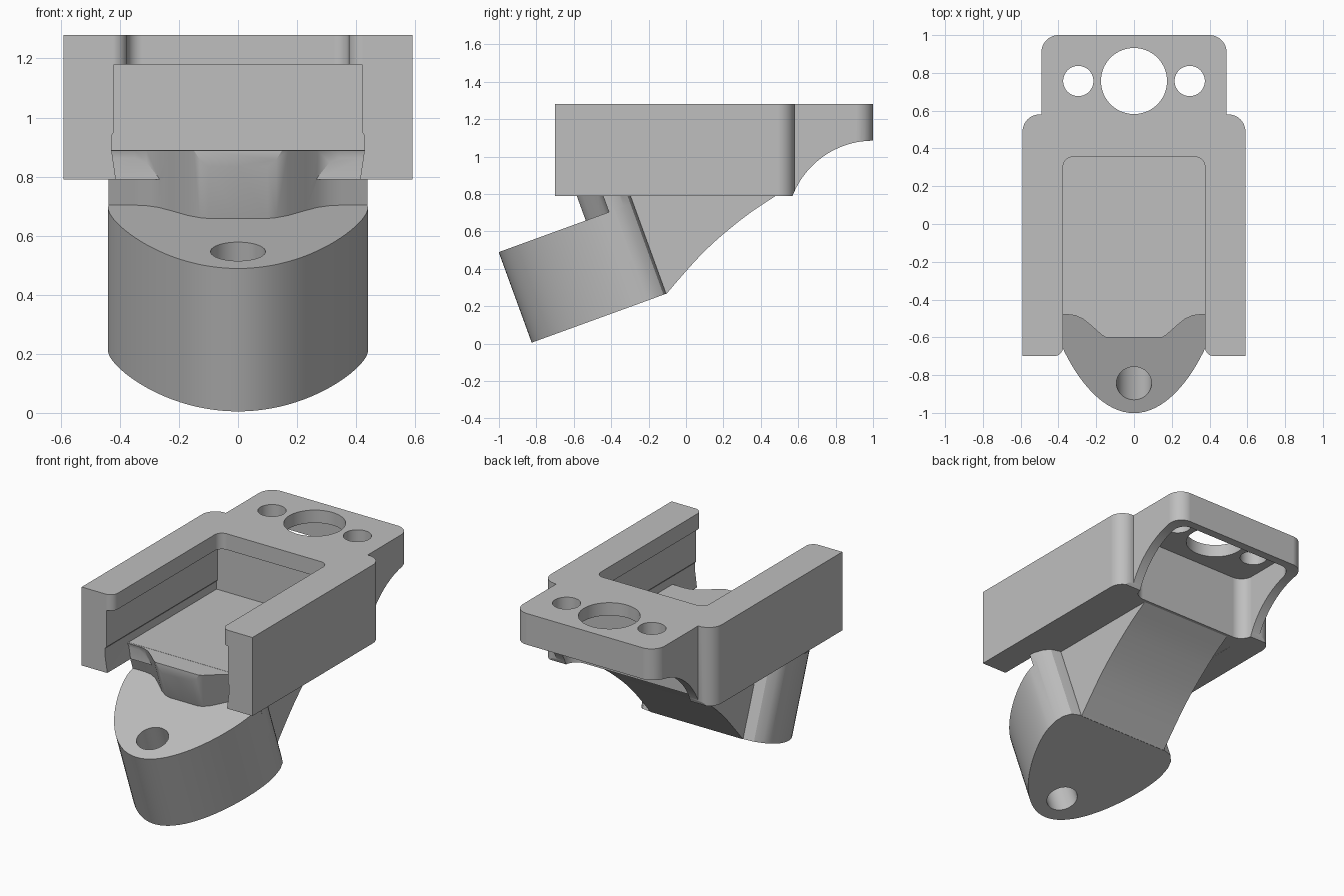
import bpy, bmesh
from math import sin, cos, tan, pi, radians
from mathutils import Matrix, Vector

if "Cube" in bpy.data.objects:
    bpy.data.objects.remove(bpy.data.objects["Cube"], do_unlink=True)

grey = bpy.data.materials.new("light grey")
grey.use_nodes = True
grey.diffuse_color = (0.52, 0.52, 0.52, 1)
grey.node_tree.nodes["Principled BSDF"].inputs["Base Color"].default_value = (0.52, 0.52, 0.52, 1)

# Axis frames: plan (x, y -> z), section (x, z -> -y), side (y, z -> x), tilted pad
PLAN = Matrix.Identity(4)
SECTION = Matrix.Rotation(pi / 2, 4, 'X')
SIDE = Matrix(((0, 0, 1, 0), (1, 0, 0, 0), (0, 1, 0, 0), (0, 0, 0, 1)))
TILT = Matrix.Translation((0, -0.825, 0.005)) @ Matrix.Rotation(radians(20), 4, 'X')


def mirrored(half):
    """Close a right-hand outline by reflecting it across x = 0."""
    return half + [(-x, y) for x, y in reversed(half) if x > 1e-5]


def rounded(points, steps=10):
    """Outline from (x, y[, radius]) corners with circular fillets."""
    out = []
    for i, p in enumerate(points):
        c = Vector(p[:2])
        if len(p) < 3:
            out.append(tuple(c))
            continue
        a = (Vector(points[i - 1][:2]) - c).normalized()
        b = (Vector(points[(i + 1) % len(points)][:2]) - c).normalized()
        half = a.angle(b) / 2
        centre = c + (a + b).normalized() * p[2] / sin(half)
        start = c + a * p[2] / tan(half) - centre
        end = c + b * p[2] / tan(half) - centre
        for k in range(steps + 1):
            d = start.lerp(end, k / steps).normalized() * p[2]
            out.append(tuple(centre + d))
    return out


def prism(name, outline, lo, hi, frame=PLAN):
    bm = bmesh.new()
    face = bm.faces.new([bm.verts.new((x, y, lo)) for x, y in outline])
    ext = bmesh.ops.extrude_face_region(bm, geom=[face])
    bmesh.ops.translate(bm, vec=(0, 0, hi - lo),
                        verts=[v for v in ext["geom"] if isinstance(v, bmesh.types.BMVert)])
    bm.transform(frame)
    bmesh.ops.recalc_face_normals(bm, faces=bm.faces)
    mesh = bpy.data.meshes.new(name)
    bm.to_mesh(mesh)
    bm.free()
    mesh.materials.append(grey)
    obj = bpy.data.objects.new(name, mesh)
    bpy.context.collection.objects.link(obj)
    return obj


def circle(x, y, r, n=64):
    return [(x + r * cos(2 * pi * i / n), y + r * sin(2 * pi * i / n)) for i in range(n)]


def box(x, y0, y1):
    return [(-x, y0), (x, y0), (x, y1), (-x, y1)]


def activate(obj):
    bpy.ops.object.select_all(action='DESELECT')
    obj.select_set(True)
    bpy.context.view_layer.objects.active = obj


def combine(target, other, operation):
    mod = target.modifiers.new(operation.lower(), 'BOOLEAN')
    mod.operation, mod.solver, mod.object = operation, 'EXACT', other
    activate(target)
    bpy.ops.object.modifier_apply(modifier=mod.name)
    bpy.data.objects.remove(other, do_unlink=True)


def cut(target, *args):
    combine(target, prism("cutter", *args), 'DIFFERENCE')


# U-shaped holder with the narrower mounting plate behind it
half = rounded([(0, 0.355), (0.375, 0.355, 0.05), (0.375, -0.70, 0.05), (0.59, -0.70),
                (0.59, 0.58, 0.09), (0.49, 0.58), (0.49, 1.0, 0.09), (0, 1.0)])
holder = prism("holder_bracket", mirrored(half), 0.79, 1.28)

# Undercut groove beneath the top lip
groove = [(0, 1.18), (0.42, 1.18), (0.42, 0.95), (0.428, 0.94), (0.428, 0.89), (0.40, 0.70), (0, 0.70)]
cut(holder, mirrored(groove), -0.40, 0.9, SECTION)

# Arched underside and hollow of the mounting plate
cut(holder, circle(1.0, 0.624, 0.461, 128), -1, 1, SIDE)
pocket = [(-0.43, 0.50, 0.08), (0.43, 0.50, 0.08), (0.43, 0.95, 0.08), (-0.43, 0.95, 0.08)]
cut(holder, rounded(pocket), 0.5, 1.20)
for x, r in ((0, 0.175), (0.295, 0.08), (-0.295, 0.08)):
    cut(holder, circle(x, 0.757, r), 1, 1.5)

# Holder floor
combine(holder, prism("floor", box(0.45, -0.47, 0.45), 0.791, 0.89), 'UNION')

# Column rising from the tilted pad, trimmed flush with the floor
back = [(0.437, 0.66), (0.42, 0.71), (0.385, 0.75), (0.33, 0.765), (0, 0.765)]
front = [(0, 0.495), (0.10, 0.495), (0.13, 0.503), (0.17, 0.525), (0.23, 0.575), (0.27, 0.605),
         (0.31, 0.622), (0.35, 0.627), (0.439, 0.627)]
column = prism("column", mirrored(front + back), 0.45, 1.1, TILT)
cut(column, box(1, -2, 1), 0.889, 2)
cut(column, box(1, -2, -0.60), 0.5, 2)
combine(holder, column, 'UNION')

# Curved support arm behind the column
arm = [(-0.105, 0.265), (-0.05, 0.33), (0, 0.387), (0.05, 0.443), (0.1, 0.495), (0.15, 0.542),
       (0.2, 0.586), (0.25, 0.627), (0.3, 0.667), (0.35, 0.704), (0.4, 0.738), (0.48, 0.79),
       (0.48, 0.83), (-0.36, 0.83), (-0.2, 0.3)]
combine(holder, prism("arm", arm, -0.32, 0.32, SIDE), 'UNION')

# Tilted rounded-nose pad with its through hole
nose = []
for i in range(25):
    t = i / 24 * pi / 2
    nose.append((0.44 * sin(t), 0.3 * (1 - cos(t)) + 0.3 * sin(t) ** 2))
pad = prism("pad", mirrored(nose + back), 0, 0.515, TILT)
cut(pad, circle(0, 0.168, 0.093), -0.2, 0.8, TILT)
combine(holder, pad, 'UNION')

# Smooth curved walls, crisp edges
activate(holder)
bpy.ops.object.shade_smooth_by_angle(angle=radians(25))
weighted = holder.modifiers.new("flat_face_normals", 'WEIGHTED_NORMAL')
weighted.keep_sharp = True
